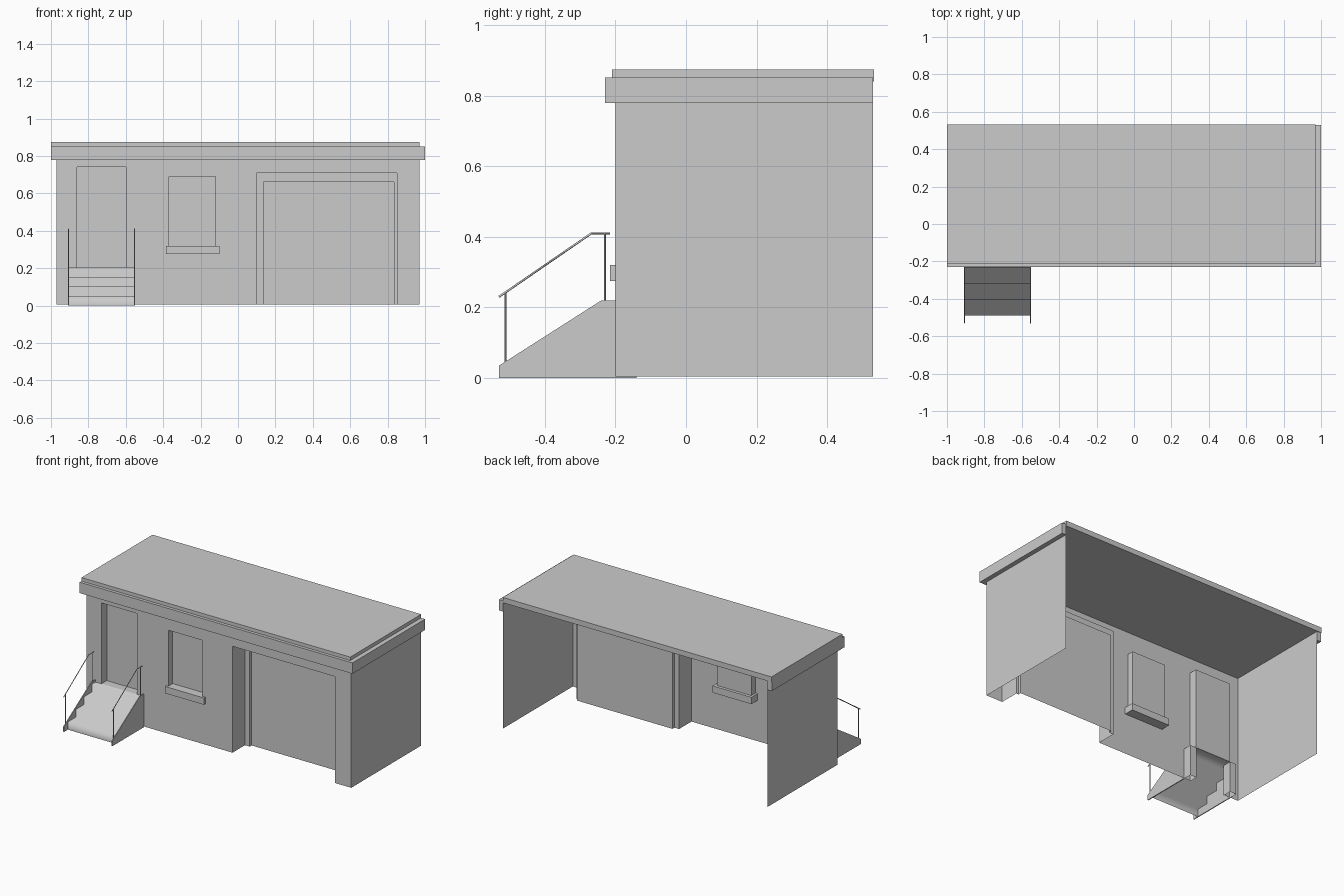
import bpy, bmesh

old = bpy.data.objects.get("Cube")
if old:
    bpy.data.objects.remove(old, do_unlink=True)

grey = bpy.data.materials.new("plain grey")
grey.use_nodes = True
grey.diffuse_color = (0.6, 0.6, 0.6, 1)
grey.node_tree.nodes["Principled BSDF"].inputs["Base Color"].default_value = (0.6, 0.6, 0.6, 1)


def sheet(name, quads, smooth=False):
    """Object made of polygons, each a list of points, joined at shared points."""
    bm = bmesh.new()
    for q in quads:
        bm.faces.new([bm.verts.new(p) for p in q])
    bmesh.ops.remove_doubles(bm, verts=bm.verts, dist=0.0005)
    bmesh.ops.recalc_face_normals(bm, faces=bm.faces)
    for f in bm.faces:
        f.smooth = smooth
    mesh = bpy.data.meshes.new(name)
    bm.to_mesh(mesh)
    bm.free()
    mesh.materials.append(grey)
    ob = bpy.data.objects.new(name, mesh)
    bpy.context.collection.objects.link(ob)
    return ob


def front(x0, x1, z0, z1, y):
    return [(x0, y, z0), (x1, y, z0), (x1, y, z1), (x0, y, z1)]


def side(x, y0, y1, z0, z1):
    return [(x, y0, z0), (x, y1, z0), (x, y1, z1), (x, y0, z1)]


def level(x0, x1, y0, y1, z):
    return [(x0, y0, z), (x1, y0, z), (x1, y1, z), (x0, y1, z)]


def box(name, x0, x1, y0, y1, z0, z1):
    return sheet(name, [front(x0, x1, z0, z1, y0), front(x0, x1, z0, z1, y1),
                        side(x0, y0, y1, z0, z1), side(x1, y0, y1, z0, z1),
                        level(x0, x1, y0, y1, z0), level(x0, x1, y0, y1, z1)])


def reveal(x0, x1, z0, z1, y0, y1, bottom=True):
    q = [side(x0, y0, y1, z0, z1), side(x1, y0, y1, z0, z1), level(x0, x1, y0, y1, z1)]
    return q + ([level(x0, x1, y0, y1, z0)] if bottom else [])


BASE, TOP, FRONT, BACK, W = 0.005, 0.84, -0.2, 0.53, 0.97

# Front wall, a grid of panels with the openings left out
door = (-0.86, -0.60, 0.205, 0.74)
window = (-0.37, -0.12, 0.30, 0.69)
garage = (0.10, 0.85, BASE, 0.71)
holes = [(door[0], door[1], BASE, door[3]), window, garage]
xs = sorted({-W, W, *[h[0] for h in holes], *[h[1] for h in holes]})
zs = sorted({BASE, TOP, *[h[2] for h in holes], *[h[3] for h in holes]})
panels = []
for a, b in zip(xs, xs[1:]):
    for c, d in zip(zs, zs[1:]):
        mx, mz = (a + b) / 2, (c + d) / 2
        if not any(h[0] < mx < h[1] and h[2] < mz < h[3] for h in holes):
            panels.append(front(a, b, c, d, FRONT))
wall = sheet("front_wall", panels)
bm = bmesh.new()
bm.from_mesh(wall.data)
bmesh.ops.dissolve_limit(bm, angle_limit=0.01, verts=bm.verts, edges=bm.edges)
bm.to_mesh(wall.data)
bm.free()

# Side walls
for name, x in (("right_wall", -W), ("left_wall", W)):
    sheet(name, [side(x, FRONT, BACK, BASE, TOP)])

# Recessed door and window
for name, r, depth in (("door", door, 0.055), ("window", window, 0.045)):
    y = FRONT + depth
    sheet(name + "_reveal", reveal(*r, FRONT, y))
    sheet(name + "_panel", [front(*r, y)])
box("window_sill", -0.385, -0.10, -0.215, -0.135, 0.275, 0.32)

# Garage: deep reveal, narrow frame, panel set further back
ix0, ix1, iz = 0.135, 0.833, 0.66
y1, y2 = -0.07, -0.05
sheet("garage_reveal", reveal(*garage, FRONT, y1, False))
sheet("garage_frame", [front(garage[0], ix0, BASE, garage[3], y1),
                       front(ix1, garage[1], BASE, garage[3], y1),
                       front(ix0, ix1, iz, garage[3], y1)]
      + reveal(ix0, ix1, BASE, iz, y1, y2, False))
sheet("garage_door", [front(ix0, ix1, BASE, iz, y2)])

# Fascia around three sides, mitred at the corners
outer = [(-1, BACK), (-1, -0.23), (1, -0.23), (1, BACK)]
inner = [(-W, BACK), (-W, FRONT), (W, FRONT), (W, BACK)]
lo, hi = 0.78, 0.852
fascia = []
for i in range(3):
    o, p, m, n = outer[i], outer[i + 1], inner[i], inner[i + 1]
    fascia.append([(*o, lo), (*p, lo), (*p, hi), (*o, hi)])
    for z in (lo, hi):
        fascia.append([(*o, z), (*p, z), (*n, z), (*m, z)])
for o, m in ((outer[0], inner[0]), (outer[3], inner[3])):
    fascia.append([(*o, lo), (*m, lo), (*m, hi), (*o, hi)])
sheet("roof_fascia", fascia)
box("roof_slab", -1, W, -0.21, 0.533, TOP, 0.875)

# Steps: an open shell of softly shaded risers and treads
sx0, sx1, end = -0.907, -0.553, -0.14
risers = [-0.49, -0.405, -0.32, -0.235]
steps = []
for i, y in enumerate(risers):
    z0, z1 = 0.051 * i, 0.051 * (i + 1)
    nxt = risers[i + 1] if i < 3 else end
    steps += [front(sx0, sx1, z0, z1, y), level(sx0, sx1, y, nxt, z1)]
sheet("steps", steps, smooth=True)

# Landing ends behind the wall, either side of the door opening
for name, xa, xb in (("right", sx0, door[0]), ("left", door[1], sx1)):
    sheet(name + "_landing_end", [front(xa, xb, 0, 0.204, end),
                                  side(xa, FRONT, end, 0, 0.204),
                                  side(xb, FRONT, end, 0, 0.204)])

# Stringers and handrails on both sides of the steps
outline = [(-0.53, 0), (-0.53, 0.035), (-0.24, 0.22), (FRONT, 0.22), (FRONT, 0)]
rail_paths = {"handrail": [(-0.53, 0.23), (-0.268, 0.41), (-0.215, 0.41)],
              "lower_post": [(-0.512, 0.04), (-0.512, 0.242)],
              "upper_post": [(-0.23, 0.215), (-0.23, 0.41)]}
for name, x in (("right", sx0), ("left", sx1)):
    ob = sheet(name + "_stringer", [[(x, y, z) for y, z in outline]])
    mod = ob.modifiers.new("thickness", "SOLIDIFY")
    mod.thickness, mod.offset = 0.006, 0
    for part, path in rail_paths.items():
        cu = bpy.data.curves.new(name + "_" + part, "CURVE")
        cu.dimensions = "3D"
        cu.bevel_depth, cu.bevel_resolution, cu.use_fill_caps = 0.003, 0, True
        sp = cu.splines.new("POLY")
        sp.points.add(len(path) - 1)
        for pt, (y, z) in zip(sp.points, path):
            pt.co = (x, y, z, 1)
        cu.materials.append(grey)
        bpy.context.collection.objects.link(bpy.data.objects.new(name + "_" + part, cu))
